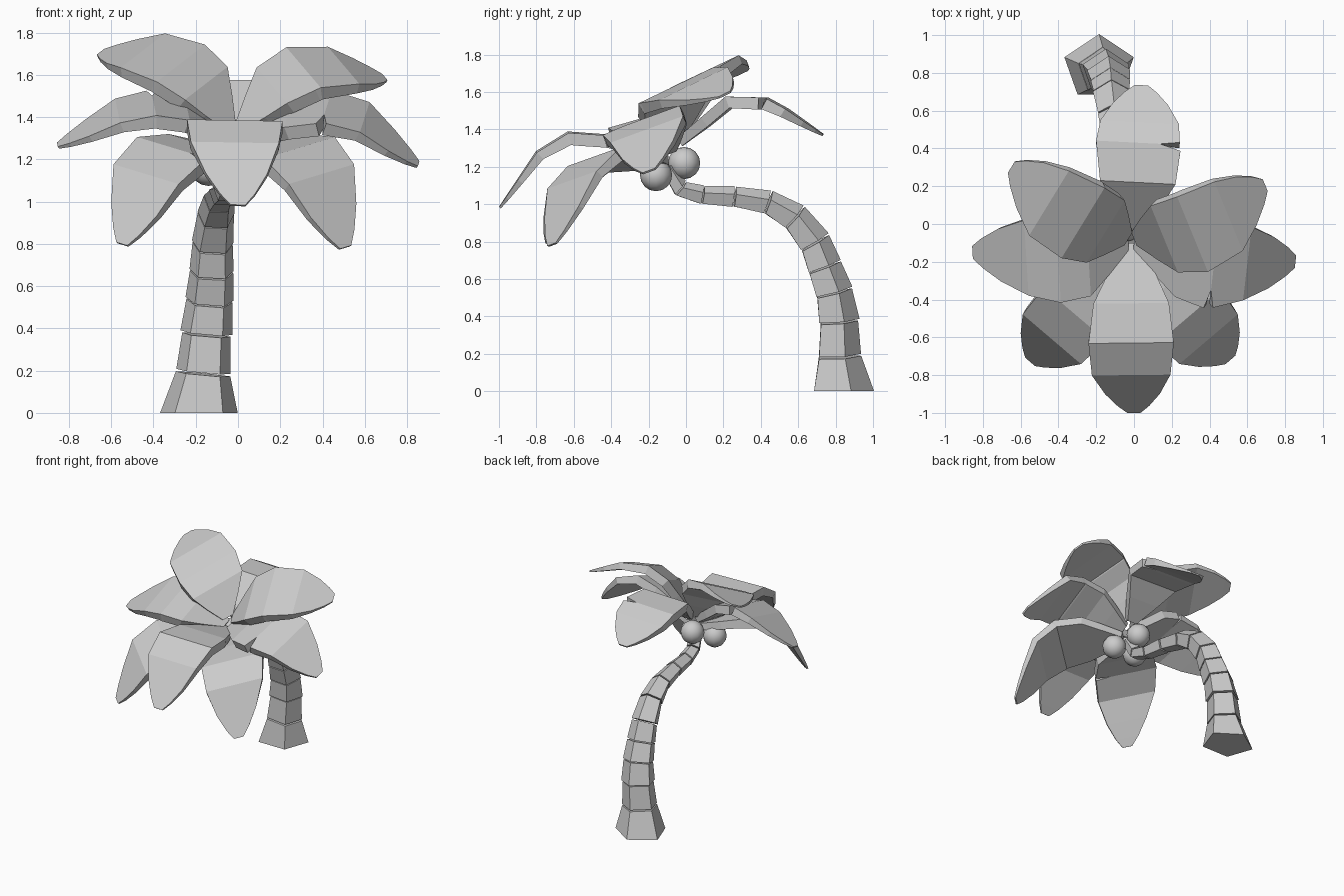
import bpy, math
from mathutils import Vector as V

if "Cube" in bpy.data.objects:
    bpy.data.objects.remove(bpy.data.objects["Cube"])


def make(name, verts, faces):
    me = bpy.data.meshes.new(name)
    me.from_pydata([tuple(v) for v in verts], [], faces)
    me.update()
    ob = bpy.data.objects.new(name, me)
    bpy.context.collection.objects.link(ob)
    return ob


# trunk: stacked five-sided segments along a leaning curve
path = [V(p) for p in [(-.185, .828, 0), (-.165, .812, .185), (-.15, .81, .37), (-.135, .785, .525),
                       (-.125, .735, .66), (-.12, .685, .79), (-.105, .58, .925), (-.09, .44, 1.005),
                       (-.075, .26, 1.035), (-.06, .09, 1.045), (-.045, -.03, 1.08), (-.03, -.1, 1.2)]]
bottom = [.193, .135, .13, .12, .11, .104, .092, .076, .067, .06, .055]
top = [.136, .12, .115, .108, .1, .09, .076, .064, .057, .053, .045]


def ring(center, tangent, r):
    side = V((1, 0, 0))
    side = (side - tangent * side.dot(tangent)).normalized()
    out = tangent.cross(side)
    return [center + r * (math.sin(k * math.tau / 5) * side * -1 + .92 * math.cos(k * math.tau / 5) * out)
            for k in range(5)]


n = len(path)
tan = [(path[min(i + 1, n - 1)] - path[max(i - 1, 0)]).normalized() for i in range(n)]
tan[0] = V((0, 0, 1))
for i in range(n - 1):
    a, b = path[i], path[i + 1]
    start = a if i == 0 else a.lerp(b, .05)
    verts = ring(start, tan[i], bottom[i]) + ring(a.lerp(b, .99), tan[i + 1], top[i])
    faces = [(k, (k + 1) % 5, (k + 1) % 5 + 5, k + 5) for k in range(5)]
    faces += [(4, 3, 2, 1, 0), (5, 6, 7, 8, 9)]
    make(f"trunk_segment_{i + 1}", verts, faces)

# coconuts
for i, c in enumerate([(-.05, -.01, 1.22), (.05, -.16, 1.155), (-.14, -.16, 1.16)]):
    bpy.ops.mesh.primitive_uv_sphere_add(segments=12, ring_count=8, radius=.086, location=c)
    bpy.context.object.name = f"coconut_{i + 1}"
    bpy.ops.object.shade_smooth()


# fronds: bent leaf plates, thinning to the tip, with a slit in one edge (slit: 1 right, -1 left, 0 none)
def frond(name, pts, roll=0, slit=1, wide=1):
    p = [V(q) for q in pts]
    out = p[4] - p[0]
    out.z = 0
    out.normalize()
    side = out.cross(V((0, 0, 1)))
    side = side * math.cos(math.radians(roll)) + V((0, 0, math.sin(math.radians(roll))))
    # stations: centre, half width, thickness, slit factor
    st = [(p[0], .04, .05, 1), (p[0].lerp(p[1], .5), .125, .06, 1), (p[1], .2, .065, 1),
          (p[1].lerp(p[2], .85), .222, .065, 1), (p[2], .226, .065, .5), (p[2].lerp(p[3], .12), .224, .062, .97),
          (p[3], .208, .05, 1), (p[3].lerp(p[4], .5), .145, .032, 1),
          (p[3].lerp(p[4], .82), .083, .02, 1), (p[4], .035, .012, 1)]
    verts = []
    for i, (c, w, t, s) in enumerate(st):
        along = st[min(i + 1, 9)][0] - st[max(i - 1, 0)][0]
        down = along.cross(side).normalized() * t
        a = c - side * w * wide * (s if slit < 0 else 1)
        b = c + side * w * wide * (s if slit > 0 else 1)
        verts += [a, b, b + down, a + down]
    faces = [(4 * i + k, 4 * i + (k + 1) % 4, 4 * i + 4 + (k + 1) % 4, 4 * i + 4 + k)
             for i in range(9) for k in range(4)]
    make(name, verts, faces + [(3, 2, 1, 0), (36, 37, 38, 39)])


frond("frond_front", [(-.01, -.1, 1.29), (-.015, -.42, 1.37), (-.015, -.63, 1.385),
                      (-.015, -.8, 1.28), (0, -1, .985)], 1, 0)
frond("frond_back", [(0, -.05, 1.35), (.02, .22, 1.575), (.025, .43, 1.57),
                     (.03, .54, 1.51), (.04, .735, 1.375)], 0, 1)
frond("frond_right", [(0, -.1, 1.31), (.24, -.2, 1.42), (.42, -.245, 1.45),
                      (.6, -.21, 1.4), (.855, -.2, 1.18)], -20, 1)
frond("frond_left", [(-.03, -.1, 1.31), (-.24, -.19, 1.44), (-.4, -.2, 1.47),
                     (-.57, -.18, 1.43), (-.855, -.15, 1.27)], 16, 1)
frond("frond_front_right", [(0, -.12, 1.25), (.17, -.33, 1.275), (.29, -.49, 1.255),
                            (.395, -.61, 1.13), (.51, -.72, .785)], -13, 0)
frond("frond_front_left", [(-.03, -.12, 1.25), (-.18, -.33, 1.275), (-.31, -.48, 1.255),
                           (-.435, -.61, 1.13), (-.55, -.73, .8)], 13, -1)
frond("frond_back_right", [(0, -.08, 1.35), (.16, -.08, 1.55), (.31, -.055, 1.635),
                           (.5, .04, 1.645), (.695, .205, 1.59)], -24, 0, 1.04)
frond("frond_back_left", [(-.03, -.08, 1.35), (-.15, -.04, 1.56), (-.27, .005, 1.655),
                          (-.45, .11, 1.715), (-.65, .3, 1.71)], 22, 0, 1.04)
